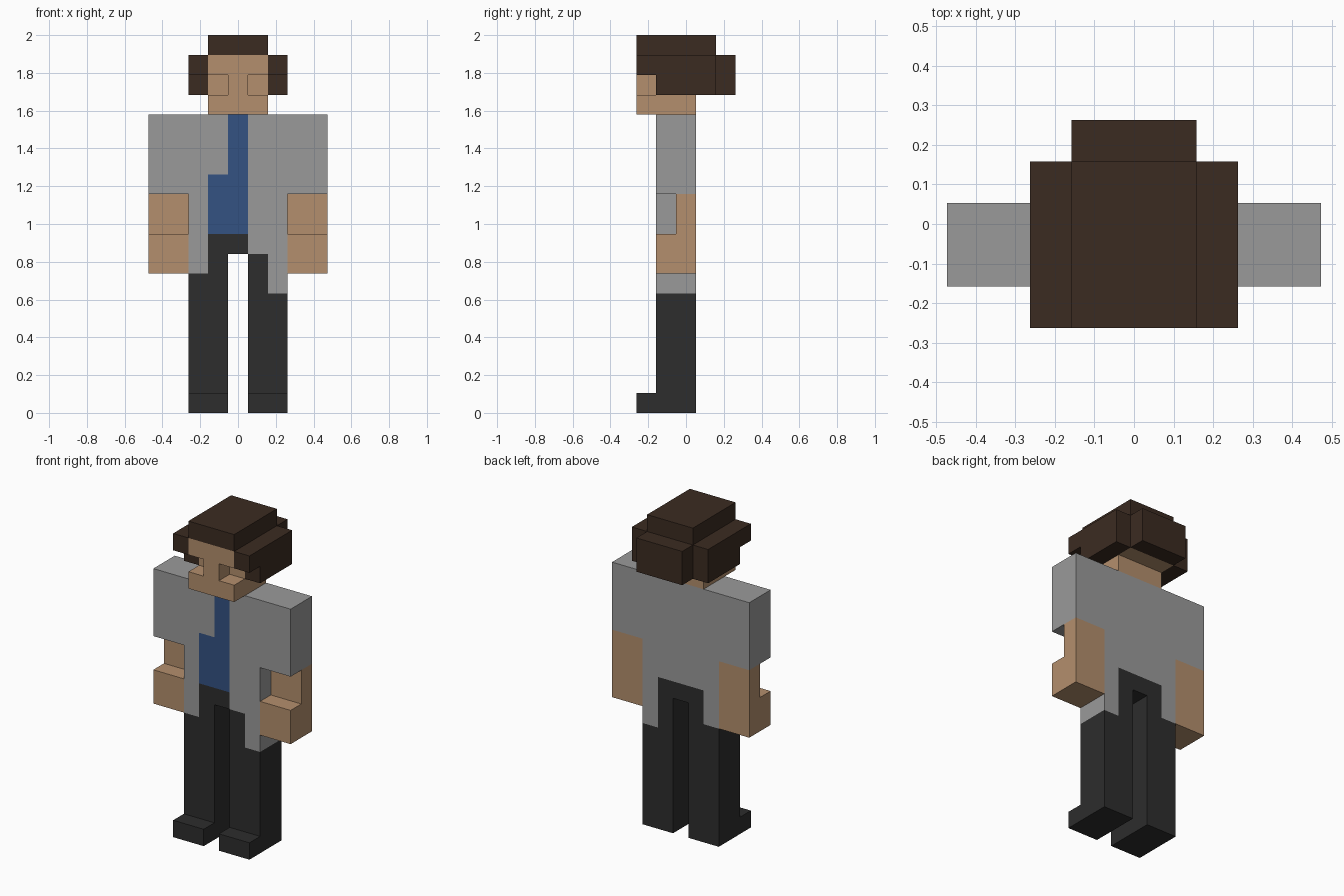
import bpy, bmesh
from mathutils import Vector

cube = bpy.data.objects.get("Cube")
if cube:
    bpy.data.objects.remove(cube, do_unlink=True)

U = 2 / 19                        # one block unit; the figure is 19 blocks tall
ORIGIN = Vector((4.5, 2.5, 0))    # centre of the 9 x 5 block footprint


def material(name, rgb):
    """Flat material from sRGB 0-255 values."""
    lin = [((c / 255 + 0.055) / 1.055) ** 2.4 for c in rgb]
    m = bpy.data.materials.new(name)
    m.use_nodes = True
    m.diffuse_color = (*lin, 1)
    bsdf = next(n for n in m.node_tree.nodes if n.type == 'BSDF_PRINCIPLED')
    bsdf.inputs["Base Color"].default_value = (*lin, 1)
    bsdf.inputs["Roughness"].default_value = 0.9
    return m


SKIN = material("skin", (180, 143, 109))
HAIR = material("dark brown hair", (59, 43, 33))
GREY = material("grey coat", (154, 154, 154))
BLUE = material("blue shirt", (52, 82, 130))
BLACK = material("black trousers", (45, 45, 45))


def prism(name, profile, x0, x1, mats, cuts=(), rule=None):
    """Extrude a (y, z) profile from x0 to x1, slice it at (axis, value) planes
    and give each face the material index returned by rule(centre, normal)."""
    bm = bmesh.new()
    base = bm.faces.new([bm.verts.new((x0, y, z)) for y, z in profile])
    out = bmesh.ops.extrude_face_region(bm, geom=[base])
    moved = [v for v in out["geom"] if isinstance(v, bmesh.types.BMVert)]
    bmesh.ops.translate(bm, vec=(x1 - x0, 0, 0), verts=moved)
    for axis, value in cuts:
        co, no = Vector((0, 0, 0)), Vector((0, 0, 0))
        co[axis], no[axis] = value, 1
        bmesh.ops.bisect_plane(bm, geom=bm.verts[:] + bm.edges[:] + bm.faces[:],
                               plane_co=co, plane_no=no)
    bmesh.ops.recalc_face_normals(bm, faces=bm.faces)
    bm.normal_update()
    if rule:
        for f in bm.faces:
            f.material_index = rule(f.calc_center_median(), f.normal)
    for v in bm.verts:
        v.co = (v.co - ORIGIN) * U
    mesh = bpy.data.meshes.new(name)
    bm.to_mesh(mesh)
    bm.free()
    for m in mats:
        mesh.materials.append(m)
    ob = bpy.data.objects.new(name, mesh)
    bpy.context.collection.objects.link(ob)
    return ob


def box(name, x, y, z, mats, cuts=(), rule=None):
    profile = [(y[0], z[0]), (y[1], z[0]), (y[1], z[1]), (y[0], z[1])]
    return prism(name, profile, x[0], x[1], mats, cuts, rule)


# Torso: open coat over a shirt, with the trouser waist showing
def torso_rule(c, n):
    if n.z < -0.5:
        return 2
    if n.y < -0.5 and 3 < c.x < 5:              # front opening
        if c.z < 9:
            return 2
        if c.z < 12 or c.x > 4:
            return 1
    if n.y > 0.5 and 3 < c.x < 6 and c.z < 9:   # back vent
        return 2
    return 0


box("torso", (2, 7), (1, 3), (8, 15), [GREY, BLUE, BLACK],
    [(0, 3), (0, 4), (0, 5), (0, 6), (2, 9), (2, 12)], torso_rule)

# Legs with shoes; coat tails hang lower on the left side
leg_profile = [(0, 0), (3, 0), (3, 8), (1, 8), (1, 1), (0, 1)]
for side, x0, hem in (("right", 2, 7), ("left", 5, 6)):
    prism(side + "_leg", leg_profile, x0, x0 + 2, [BLACK, GREY],
          [(2, hem), (0, x0 + 1)],
          lambda c, n, hem=hem: int(abs(c.x - 4.5) > 1.5 and c.z > hem))

# Arms: sleeve, thin forearm and forward hand
hand_profile = [(1, 7), (3, 7), (3, 11), (2, 11), (2, 9), (1, 9)]
for side, x0 in (("right", 0), ("left", 7)):
    box(side + "_sleeve", (x0, x0 + 2), (1, 3), (11, 15), [GREY])
    prism(side + "_forearm_and_hand", hand_profile, x0, x0 + 2, [SKIN])

# Head: jaw, skull behind the eye sockets, nose and brow
box("jaw", (3, 6), (0, 3), (15, 16), [SKIN])
box("skull", (3, 6), (1, 4), (16, 18), [SKIN])
box("nose", (4, 5), (0, 1), (16, 17), [SKIN])
box("brow", (3, 6), (0, 1), (17, 18), [SKIN])

# Hair: top, back and two sides that are notched beside the eyes
box("hair_top", (3, 6), (0, 4), (18, 19), [HAIR])
box("hair_back", (3, 6), (4, 5), (16, 18), [HAIR])
side_profile = [(0, 17), (1, 17), (1, 16), (4, 16), (4, 18), (0, 18)]
for side, x0 in (("right", 2), ("left", 6)):
    prism(side + "_hair_side", side_profile, x0, x0 + 1, [HAIR])
